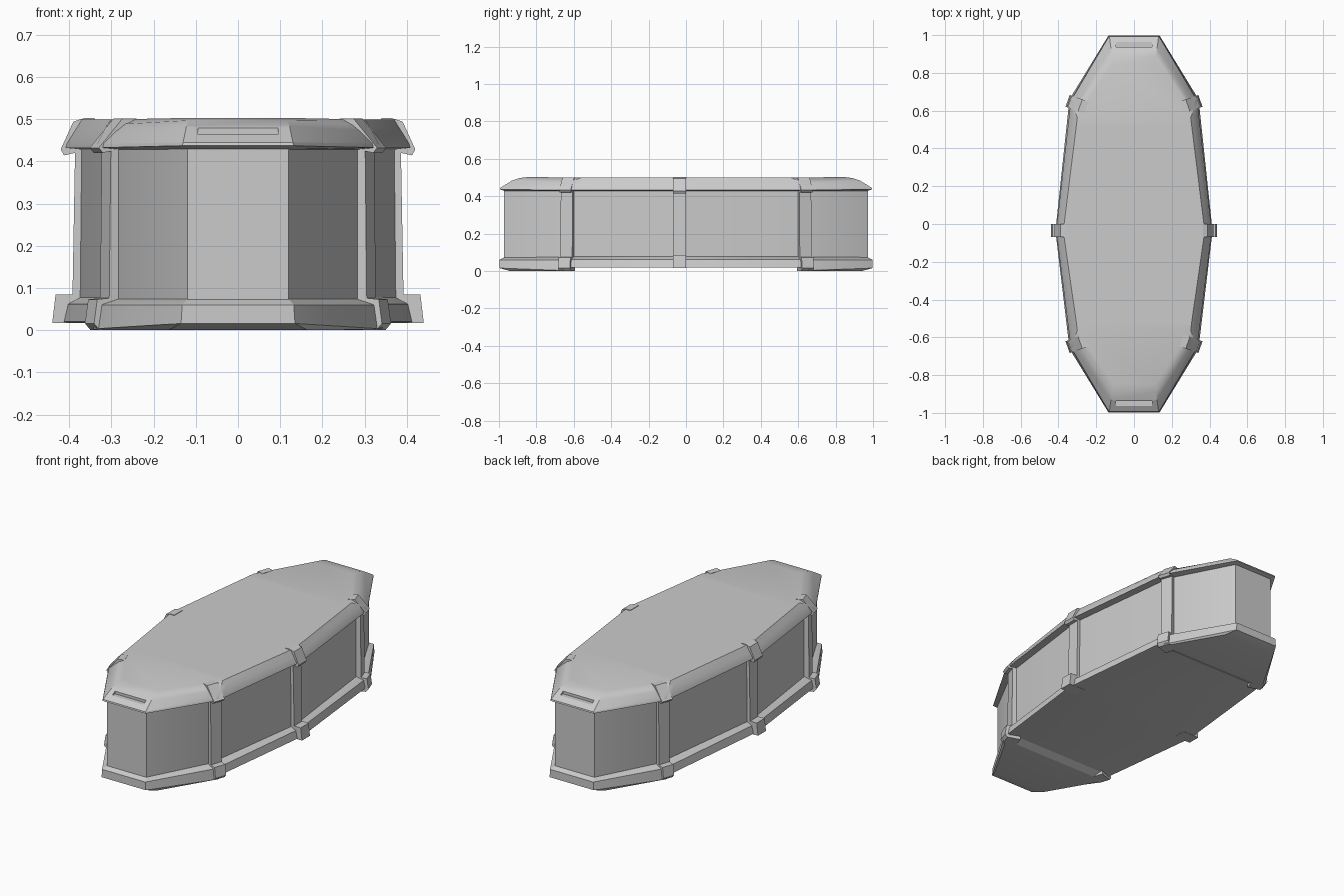
import bpy, bmesh, math
from mathutils import Vector

if "Cube" in bpy.data.objects:
    bpy.data.objects.remove(bpy.data.objects["Cube"])


def finish(name, bm):
    bmesh.ops.recalc_face_normals(bm, faces=bm.faces[:])
    me = bpy.data.meshes.new(name)
    bm.to_mesh(me)
    bm.free()
    ob = bpy.data.objects.new(name, me)
    bpy.context.collection.objects.link(ob)
    return ob


def smooth(ob, angle=24):
    bpy.ops.object.select_all(action='DESELECT')
    ob.select_set(True)
    bpy.context.view_layer.objects.active = ob
    bpy.ops.object.shade_smooth_by_angle(angle=math.radians(angle))


# Coffin-shaped outline: end (xe, ye, ze), corner (xc, yc, zc), waist (xm, zm)
def ring(xe, ye, ze, xc, yc, zc, xm, zm):
    x2 = xc + (xm - xc) * 0.04 / yc
    right = [(xe, -ye, ze), (xc, -yc, zc), (x2, -yc + 0.04, zm), (xm, -0.07, zm),
             (xm, 0, zm), (x2, yc - 0.04, zm), (xc, yc, zc), (xe, ye, ze)]
    return right + [(-x, y, z) for x, y, z in reversed(right)]


def loft(name, specs):
    bm = bmesh.new()
    rings = [[bm.verts.new(p) for p in ring(*s)] for s in specs]
    n = len(rings[0])
    for a, b in zip(rings, rings[1:]):
        for i in range(n):
            j = (i + 1) % n
            bm.faces.new((a[i], a[j], b[j], b[i]))
    # Caps in strips across the width
    for r in (rings[0], rings[-1]):
        for i in range(n // 2 - 1):
            bm.faces.new((r[i], r[i + 1], r[n - 2 - i], r[n - 1 - i]))
    return finish(name, bm)


# Base plinth with turned-up ends
base = loft("base_plinth", [
    (0.165, 0.94, 0.0, 0.335, 0.645, 0.0, 0.405, 0.018),
    (0.135, 0.998, 0.016, 0.342, 0.66, 0.003, 0.412, 0.02),
    (0.132, 0.998, 0.06, 0.335, 0.655, 0.06, 0.402, 0.062),
    (0.12, 0.97, 0.074, 0.298, 0.635, 0.074, 0.372, 0.078)])
smooth(base)

# Upright walls
body = loft("body_walls", [
    (0.12, 0.972, 0.06, 0.298, 0.635, 0.06, 0.374, 0.06),
    (0.12, 0.972, 0.45, 0.298, 0.635, 0.45, 0.370, 0.45)])
smooth(body)

# Lid with rounded ends and sloped sides
lid = loft("lid", [
    (0.12, 0.968, 0.428, 0.298, 0.635, 0.428, 0.370, 0.428),
    (0.132, 0.995, 0.437, 0.335, 0.652, 0.432, 0.408, 0.432),
    (0.13, 0.993, 0.445, 0.333, 0.65, 0.442, 0.405, 0.442),
    (0.122, 0.93, 0.484, 0.319, 0.615, 0.470, 0.389, 0.468),
    (0.117, 0.89, 0.497, 0.310, 0.59, 0.486, 0.378, 0.485),
    (0.112, 0.845, 0.503, 0.300, 0.562, 0.499, 0.370, 0.499)])

# Handle slots in both lid ends
for s, tag in ((-1, "front"), (1, "back")):
    bm = bmesh.new()
    bmesh.ops.create_cube(bm, size=1)
    for v in bm.verts:
        v.co = Vector((v.co.x * 0.19, s * 0.951 + v.co.y * 0.026, 0.492 + v.co.z * 0.056))
    cutter = finish(tag + "_slot_cutter", bm)
    cutter.hide_render = True
    cutter.hide_viewport = True
    mod = lid.modifiers.new(tag + "_slot", 'BOOLEAN')
    mod.operation = 'DIFFERENCE'
    mod.solver = 'EXACT'
    mod.object = cutter
smooth(lid)


# Brace: side profile (outward offset, height) extruded along the wall
def brace(name, origin, angle, width, profile):
    n = Vector((math.cos(angle), math.sin(angle), 0))
    t = Vector((-n.y, n.x, 0))
    o = Vector(origin)
    bm = bmesh.new()
    sides = []
    for k in (-0.5, 0.5):
        sides.append([bm.verts.new(o + n * r + t * k * width + Vector((0, 0, z)))
                      for r, z in profile])
        bm.faces.new(sides[-1])
    m = len(profile)
    for i in range(m):
        j = (i + 1) % m
        bm.faces.new((sides[0][i], sides[0][j], sides[1][j], sides[1][i]))
    return finish(name, bm)


waist_profile = [(-0.10, 0.017), (0, 0.017), (-0.008, 0.085), (-0.048, 0.085), (-0.054, 0.42),
                 (-0.028, 0.414), (-0.02, 0.428), (-0.05, 0.494), (-0.075, 0.502), (-0.10, 0.502)]
corner_profile = [(-0.08, 0.0), (-0.008, 0.0), (0.006, 0.016), (-0.002, 0.073), (-0.032, 0.076),
                  (-0.036, 0.424), (-0.016, 0.42), (-0.006, 0.432), (-0.065, 0.501), (-0.10, 0.501)]

# Two waist braces and four corner braces
for sx, side in ((1, "right"), (-1, "left")):
    brace(side + "_waist_brace", (0.44 * sx, -0.035, 0), 0 if sx > 0 else math.pi,
          0.07, waist_profile)
    for sy, end in ((-1, "front"), (1, "back")):
        a = math.radians(19)
        brace(side + "_" + end + "_corner_brace", (0.346 * sx, 0.650 * sy, 0),
              math.atan2(sy * math.sin(a), sx * math.cos(a)), 0.066, corner_profile)
